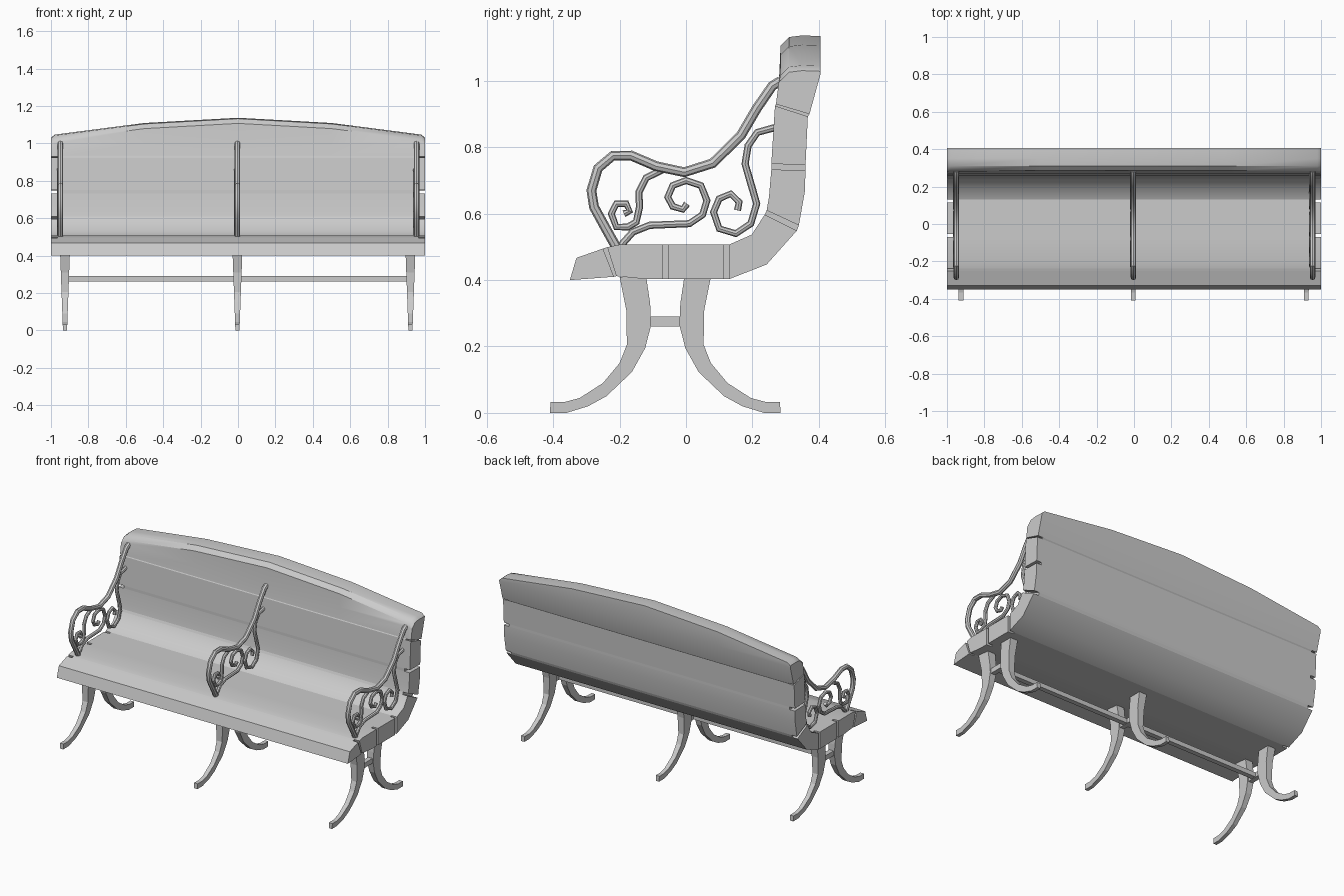
import bpy, bmesh, math

if "Cube" in bpy.data.objects:
    bpy.data.objects.remove(bpy.data.objects["Cube"])

SMOOTH = math.radians(35)


def finish(name, bm, smooth=True):
    bmesh.ops.recalc_face_normals(bm, faces=bm.faces)
    me = bpy.data.meshes.new(name)
    bm.to_mesh(me)
    bm.free()
    ob = bpy.data.objects.new(name, me)
    bpy.context.collection.objects.link(ob)
    if smooth:
        bpy.ops.object.select_all(action='DESELECT')
        ob.select_set(True)
        bpy.context.view_layer.objects.active = ob
        bpy.ops.object.shade_smooth_by_angle(angle=SMOOTH)
    return ob


def loft(name, rings, smooth=True):
    """Skin a series of closed rings and cap both ends."""
    bm = bmesh.new()
    vs = [[bm.verts.new(p) for p in r] for r in rings]
    n = len(rings[0])
    for a, b in zip(vs, vs[1:]):
        for i in range(n):
            j = (i + 1) % n
            bm.faces.new((a[i], a[j], b[j], b[i]))
    bm.faces.new(vs[0])
    bm.faces.new(vs[-1])
    return finish(name, bm, smooth)


def extrude_x(name, profile, half):
    return loft(name, [[(x, y, z) for y, z in profile] for x in (-half, half)])


def box(name, x0, x1, y0, y1, z0, z1):
    return loft(name, [[(x, y0, z0), (x, y1, z0), (x, y1, z1), (x, y0, z1)]
                       for x in (x0, x1)], False)


def tube(name, path, x, r):
    cu = bpy.data.curves.new(name + "_path", 'CURVE')
    cu.dimensions = '3D'
    cu.bevel_depth = r
    cu.bevel_resolution = 2
    cu.use_fill_caps = True
    sp = cu.splines.new('POLY')
    sp.points.add(len(path) - 1)
    for p, (y, z) in zip(sp.points, path):
        p.co = (x, y, z, 1)
    tmp = bpy.data.objects.new(name + "_path", cu)
    bpy.context.collection.objects.link(tmp)
    dg = bpy.context.evaluated_depsgraph_get()
    bm = bmesh.new()
    me = bpy.data.meshes.new_from_object(tmp.evaluated_get(dg))
    bm.from_mesh(me)
    bpy.data.objects.remove(tmp)
    bpy.data.meshes.remove(me)
    bmesh.ops.remove_doubles(bm, verts=bm.verts, dist=1e-5)
    return finish(name, bm)


# Slats: (sitting-side edge, underside edge), both running front to top
slats = [
    ([(-.33, .467), (-.25, .495)], [(-.35, .40), (-.217, .41)]),
    ([(-.237, .499), (-.2, .507), (-.07, .507)], [(-.21, .412), (-.12, .403), (-.07, .403)]),
    ([(-.054, .507), (.115, .507)], [(-.054, .403), (.115, .403)]),
    ([(.13, .507), (.198, .537), (.237, .597)], [(.13, .403), (.243, .447), (.334, .549)]),
    ([(.243, .61), (.25, .65), (.257, .733)], [(.34, .565), (.358, .667), (.36, .731)]),
    ([(.257, .75), (.268, .925)], [(.36, .747), (.367, .893)]),
]
for i, (top, bot) in enumerate(slats):
    extrude_x(f"slat_{i + 1}", top + bot[::-1], 1.0)

# Crowned top slat, higher in the middle
low = [(.372, .90), (.271, .93)]
high = [(.28, 1.0), (.285, 1.015), (.31, 1.04), (.35, 1.045), (.405, 1.043)]
rings = []
for x, dz in [(-1, -.014), (-.98, .002), (-.5, .064), (0, .092), (.5, .064), (.98, .002), (1, -.014)]:
    rings.append([(x, y, z) for y, z in low] + [(x, *high[0])]
                 + [(x, y, z + dz) for y, z in high[1:]]
                 + [(x, .405, 1.02)])
loft("crowned_top_slat", rings)

# Fillers close the seams, leaving small notches at the ends
edges = slats + [([low[1]], [low[0]])]
for i, (a, b) in enumerate(zip(edges, edges[1:])):
    extrude_x(f"seam_filler_{i + 1}", [a[0][-1], b[0][0], b[1][0], a[1][-1]], .965)

# Curved tapering legs: outer and inner edge points of the front leg
outer = [(-.2, .41), (-.18, .31), (-.178, .206), (-.2, .15), (-.25, .09),
         (-.32, .045), (-.365, .033), (-.408, .033)]
inner = [(-.12, .41), (-.106, .31), (-.123, .195), (-.163, .123), (-.24, .05),
         (-.295, .02), (-.36, 0), (-.41, 0)]
inner[1:2] = [(-.108, .33), (-.105, .265)]
outer[2:2] = [(-.179, .26)]


def leg(name, x, flip):
    rings = []
    for (yo, zo), (yi, zi) in zip(outer, inner):
        ring = []
        for y, z, s in ((yo, zo, -1), (yo, zo, 1), (yi, zi, 1), (yi, zi, -1)):
            w = .011 + .015 * z / .41
            ring.append((x + s * w, -.125 - y if flip else y, z))
        rings.append(ring)
    return loft(name, rings, False)


for side, x in (("left", -.925), ("middle", -.003), ("right", .922)):
    leg(f"front_leg_{side}", x, False)
    leg(f"rear_leg_{side}", x, True)
    box(f"leg_crossbar_{side}", x - .015, x + .015, -.112, -.013, .26, .29)
box("long_stretcher", -.92, .92, -.077, -.047, .262, .29)

# Scrolled armrests
arm = [(-.205, .49), (-.244, .56), (-.277, .62), (-.285, .67), (-.265, .737), (-.22, .775),
       (-.165, .775), (-.09, .743), (-.005, .725), (.08, .752), (.165, .835),
       (.213, .917), (.26, .985), (.285, 1.0)]
scrolls = {
    "front": [(-.07, .733), (-.12, .708), (-.142, .665), (-.14, .62), (-.15, .575), (-.175, .56),
              (-.21, .56), (-.225, .60), (-.21, .63), (-.18, .63), (-.17, .608), (-.187, .6)],
    "centre": [(-.2, .5), (-.16, .545), (-.11, .565), (.01, .57), (.05, .597), (.063, .64),
               (.045, .685), (0, .7), (-.04, .685), (-.055, .65), (-.04, .622), (-.01, .613),
               (.003, .63)],
    "rear": [(.27, .86), (.215, .845), (.187, .805), (.178, .75), (.197, .685), (.213, .63),
             (.195, .57), (.15, .54), (.10, .555), (.083, .605), (.10, .645), (.135, .66),
             (.16, .635), (.155, .61)],
}
for side, x in (("left", -.95), ("middle", -.003), ("right", .955)):
    tube(f"armrest_{side}", arm, x, .015)
    for part, path in scrolls.items():
        tube(f"armrest_{part}_scroll_{side}", path, x - .008, .011)
